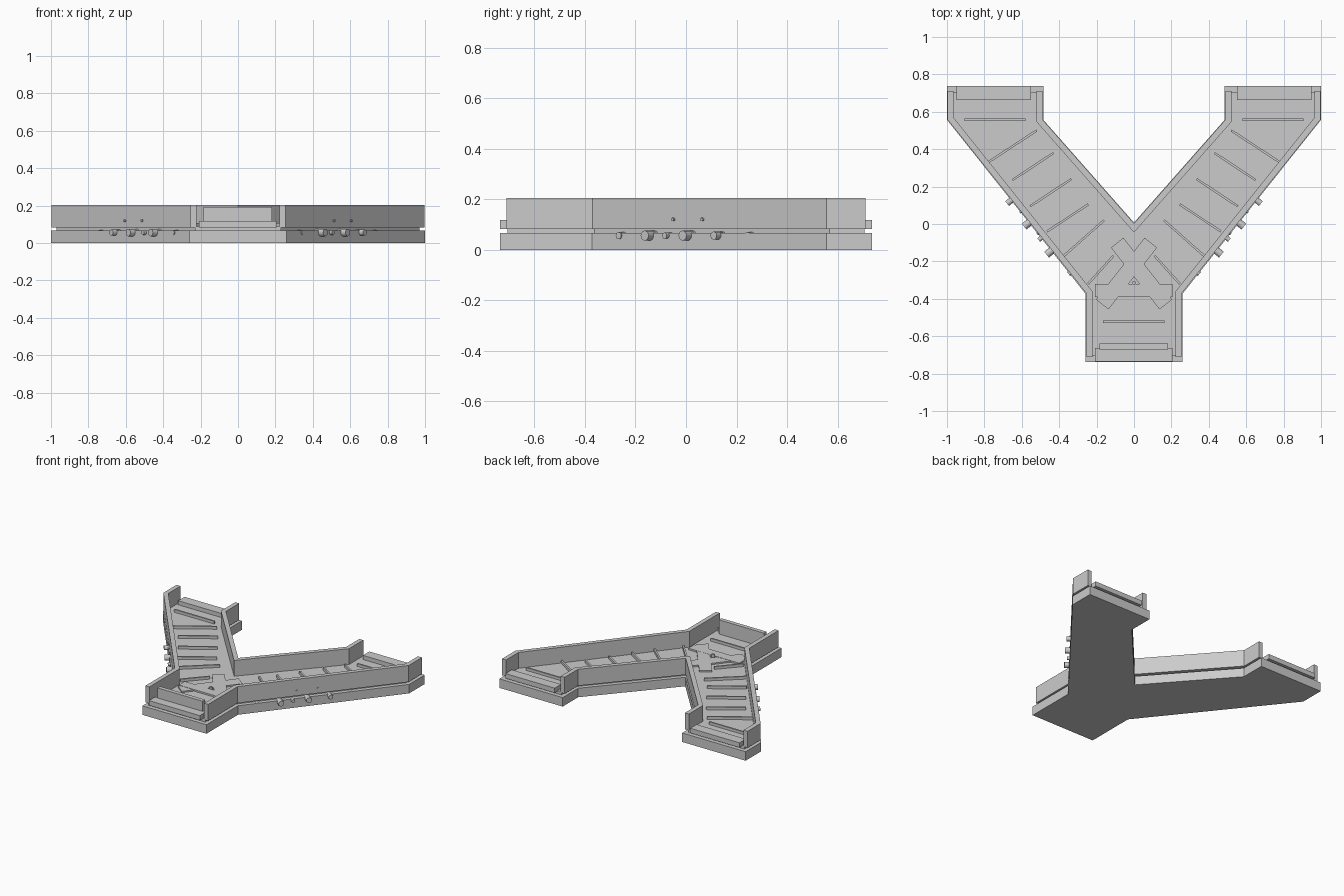
import bpy, bmesh, math
from mathutils import Vector, Matrix

if "Cube" in bpy.data.objects:
    bpy.data.objects.remove(bpy.data.objects["Cube"])


def prism(name, pts, z0, z1):
    bm = bmesh.new()
    f = bm.faces.new([bm.verts.new((x, y, z0)) for x, y in pts])
    ext = bmesh.ops.extrude_face_region(bm, geom=[f])
    vs = [g for g in ext["geom"] if isinstance(g, bmesh.types.BMVert)]
    bmesh.ops.translate(bm, verts=vs, vec=(0, 0, z1 - z0))
    bmesh.ops.recalc_face_normals(bm, faces=bm.faces)
    me = bpy.data.meshes.new(name)
    bm.to_mesh(me)
    bm.free()
    ob = bpy.data.objects.new(name, me)
    bpy.context.collection.objects.link(ob)
    return ob


def offset(path, d, closed=False):
    # mitred offset to the left of the path
    p = [Vector(v) for v in path]
    n, out = len(p), []
    for i in range(n):
        a = p[i] - p[i - 1] if (i > 0 or closed) else p[1] - p[0]
        b = p[(i + 1) % n] - p[i] if (i < n - 1 or closed) else a
        na = Vector((-a.y, a.x)).normalized()
        nb = Vector((-b.y, b.x)).normalized()
        m = (na + nb).normalized()
        out.append(tuple(p[i] + m * d / m.dot(na)))
    return out


def wall(name, path, t, z0, z1):
    return prism(name, list(path) + offset(path, t)[::-1], z0, z1)


def board(name, a, b, width, z0, z1):
    a, b = Vector(a), Vector(b)
    d = (b - a).normalized()
    n = Vector((-d.y, d.x)) * width / 2
    return prism(name, [a - n, b - n, b + n, a + n], z0, z1)


def rod(name, a, b, r, z, sides=12):
    a, b = Vector((*a, z)), Vector((*b, z))
    bpy.ops.mesh.primitive_cylinder_add(vertices=sides, radius=r, depth=(b - a).length,
                                        location=(a + b) / 2)
    ob = bpy.context.object
    ob.name = name
    ob.rotation_euler = (b - a).to_track_quat('Z', 'Y').to_euler()


def flip(path):
    return [(-x, y) for x, y in path][::-1]


# Y-shaped base slab and the inset deck that lifts the walls
right = [(0.26, -0.737), (0.26, -0.372), (1, 0.557), (1, 0.737), (0.485, 0.737), (0.485, 0.557)]
outline = right + [(0, 0.008)] + flip(right)
prism("base_slab", outline, 0, 0.066)
prism("deck", offset(outline, 0.03, True), 0.066, 0.088)

# side walls
outer = [(0.255, -0.71), (0.255, -0.37), (0.996, 0.557), (0.996, 0.71)]
inner = [(0.488, 0.71), (0.488, 0.557), (0, 0.003)]
wall("outer_wall_right", outer, 0.032, 0.083, 0.204)
wall("outer_wall_left", flip(outer), 0.032, 0.083, 0.204)
wall("inner_wall", inner + flip(inner)[1:], 0.032, 0.083, 0.204)

# front sill, gate board and slat
board("front_sill", (-0.208, -0.7), (0.205, -0.7), 0.072, 0.083, 0.118)
board("front_gate", (-0.185, -0.655), (0.182, -0.655), 0.03, 0.088, 0.192)
board("front_slat", (-0.165, -0.523), (0.163, -0.523), 0.012, 0.085, 0.108)

# slats across the arms, listed for the right arm as outer and inner end
slats = [((0.58, 0.558), (0.905, 0.558)), ((0.78, 0.33), (0.52, 0.50)),
         ((0.65, 0.235), (0.43, 0.38)), ((0.555, 0.095), (0.335, 0.24)),
         ((0.465, -0.04), (0.245, 0.105)), ((0.38, -0.175), (0.16, 0.02)),
         ((0.245, -0.32), (0.11, -0.17))]
# log stubs poking out below the outer walls: position, radius, length outside
logs = [((0.655, 0.128), 0.016, 0.03), ((0.56, 0.008), 0.02, 0.035),
        ((0.44, -0.142), 0.02, 0.035), ((0.49, -0.07), 0.012, 0.025),
        ((0.74, 0.25), 0.014, 0.012), ((0.34, -0.26), 0.014, 0.012)]
out = Vector((0.78, -0.625)).normalized()
for s, side in ((1, "right"), (-1, "left")):
    m = lambda p: (s * p[0], p[1])
    board("end_sill_" + side, m((0.55, 0.7)), m((0.95, 0.7)), 0.074, 0.083, 0.118)
    for a, b in slats:
        board("slat_" + side, m(a), m(b), 0.012, 0.085, 0.108)
    for p, r, l in logs:
        p = Vector(p)
        rod("log_stub_" + side, m(p - out * 0.08), m(p + out * l), r, 0.056)
    for p in ((0.513, -0.05), (0.605, 0.065)):
        p = Vector(p)
        rod("wall_bolt_" + side, m(p - out * 0.01), m(p + out * 0.006), 0.007, 0.12, 8)

# crossed boards and plate at the fork
board("fork_board_left", (0.09, -0.10), (-0.17, -0.43), 0.085, 0.086, 0.098)
board("fork_board_right", (-0.09, -0.10), (0.17, -0.43), 0.085, 0.086, 0.099)
board("fork_plate", (-0.208, -0.355), (0.205, -0.355), 0.07, 0.086, 0.1)
bpy.ops.mesh.primitive_cylinder_add(vertices=12, radius=0.01, depth=0.03, location=(0, -0.315, 0.1))
bpy.context.object.name = "fork_pin"
